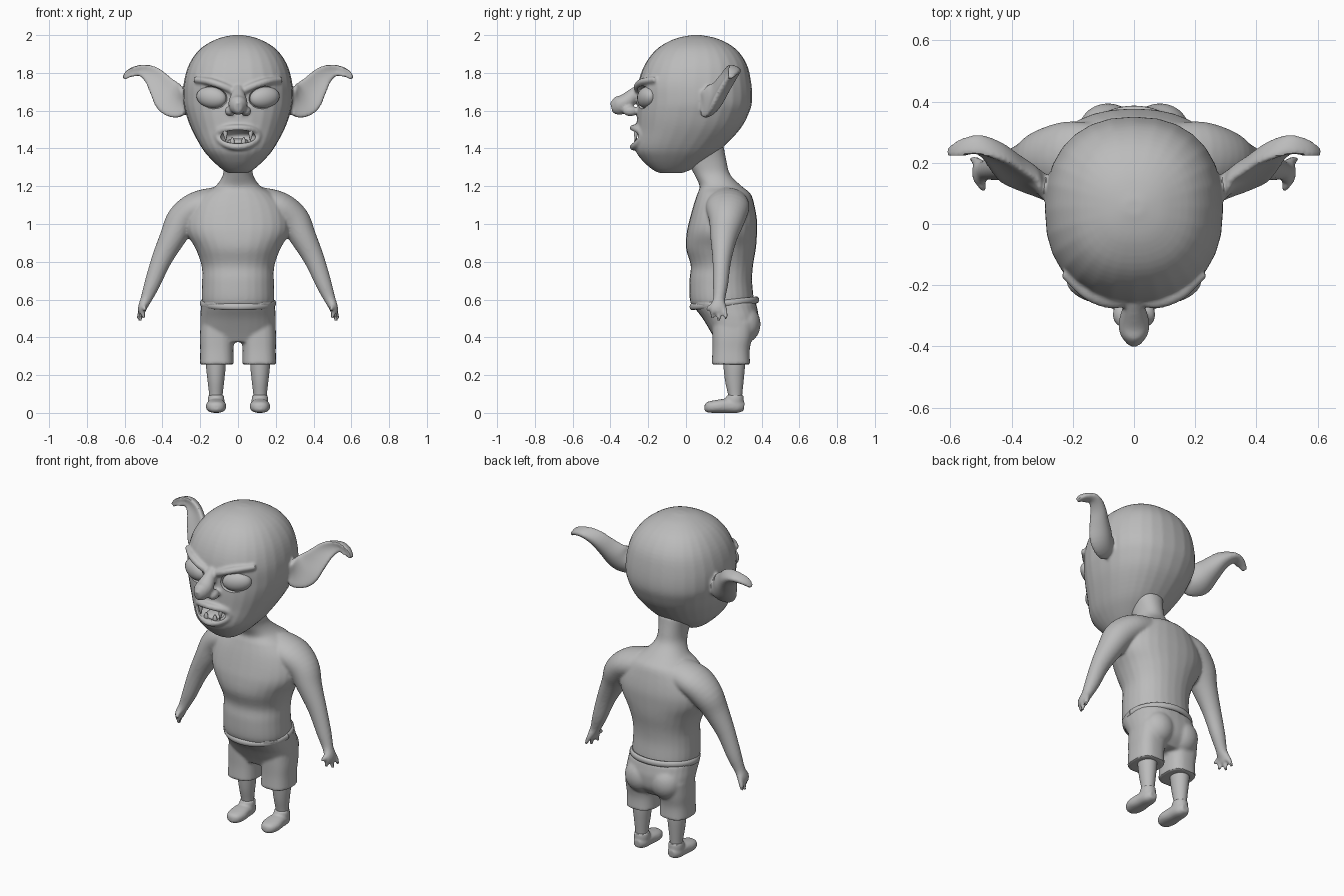
import bpy, bmesh, math
from mathutils import Vector, Matrix, Euler

if "Cube" in bpy.data.objects:
    bpy.data.objects.remove(bpy.data.objects["Cube"])

mat = bpy.data.materials.new("plain grey")
mat.diffuse_color = (0.5, 0.5, 0.5, 1)
mat.use_nodes = True
mat.node_tree.nodes["Principled BSDF"].inputs["Base Color"].default_value = mat.diffuse_color
X, Y, Z = Vector((1, 0, 0)), Vector((0, 1, 0)), Vector((0, 0, 1))


def finish(name, bm):
    bmesh.ops.recalc_face_normals(bm, faces=bm.faces[:])
    me = bpy.data.meshes.new(name)
    bm.to_mesh(me)
    bm.free()
    me.materials.append(mat)
    ob = bpy.data.objects.new(name, me)
    bpy.context.collection.objects.link(ob)
    smooth(ob)
    return ob


def select(obs):
    bpy.ops.object.select_all(action='DESELECT')
    for o in obs:
        o.select_set(True)
    bpy.context.view_layer.objects.active = obs[0]


def smooth(ob):
    select([ob])
    bpy.ops.object.shade_smooth_by_angle(angle=math.radians(40))


def spline(rows, steps):
    """Smooth curve through every row of numbers."""
    out = []
    for i in range(len(rows) - 1):
        p = [rows[max(i - 1, 0)], rows[i], rows[i + 1], rows[min(i + 2, len(rows) - 1)]]
        for k in range(steps):
            t = k / steps
            out.append([b + 0.5 * t * (c - a + t * (2*a - 5*b + 4*c - d + t * (3*(b - c) + d - a)))
                        for a, b, c, d in zip(*p)])
    return out + [list(rows[-1])]


def loft(name, rows, ref=None, power=2.0, cup=0.0, n=28, steps=4):
    """Rows are x, y, z, radius a, radius b. With no ref the rings lie flat."""
    rows = spline(rows, steps)
    bm = bmesh.new()
    rings = []
    for i, (x, y, z, a, b) in enumerate(rows):
        U, V = X, Y
        if ref is not None:
            T = (Vector(rows[min(i + 1, len(rows) - 1)][:3]) - Vector(rows[max(i - 1, 0)][:3])).normalized()
            U = (ref - T * ref.dot(T)).normalized()
            V = T.cross(U)
        ring = []
        for k in range(n):
            c, s = math.cos(math.tau * k / n), math.sin(math.tau * k / n)
            u = math.copysign(abs(c) ** (2 / power), c) - cup * s * s
            v = math.copysign(abs(s) ** (2 / power), s)
            ring.append(bm.verts.new(Vector((x, y, z)) + U * u * a + V * v * b))
        rings.append(ring)
    for r, q in zip(rings, rings[1:]):
        for k in range(n):
            bm.faces.new((r[k], r[(k + 1) % n], q[(k + 1) % n], q[k]))
    bm.faces.new(rings[0])
    bm.faces.new(rings[-1])
    return finish(name, bm)


def stack(name, rows, x=0, power=2.0):
    """Upright form from rows of z, front y, back y, half width."""
    return loft(name, [(x, (f + b) / 2, z, w, (b - f) / 2) for z, f, b, w in rows], power=power)


def ball(name, pos, size, rot=(0, 0, 0)):
    bm = bmesh.new()
    m = Matrix.Translation(pos) @ Euler(rot).to_matrix().to_4x4() @ Matrix.Diagonal((*size, 1))
    bmesh.ops.create_uvsphere(bm, u_segments=24, v_segments=14, radius=1, matrix=m)
    return finish(name, bm)


def fuse(name, parts, voxel, repeat, cutters=()):
    """Merge overlapping parts into one soft skin, then carve it."""
    select(parts)
    bpy.ops.object.join()
    ob = parts[0]
    ob.name = name
    m = ob.modifiers.new("skin", 'REMESH')
    m.mode, m.voxel_size = 'VOXEL', voxel
    m = ob.modifiers.new("soften", 'SMOOTH')
    m.factor, m.iterations = 0.5, repeat
    for c in cutters:
        m = ob.modifiers.new("carve", 'BOOLEAN')
        m.operation, m.object, m.solver = 'DIFFERENCE', c, 'EXACT'
    select([ob])
    for m in list(ob.modifiers):
        bpy.ops.object.modifier_apply(modifier=m.name)
    for c in cutters:
        bpy.data.objects.remove(c)
    smooth(ob)
    return ob


# Skull, nose and lips
head = [stack("skull", [
    (1.27, -.14, -.02, .05), (1.29, -.18, .03, .085), (1.34, -.235, .11, .14),
    (1.40, -.27, .19, .19), (1.50, -.262, .285, .245), (1.58, -.26, .33, .275),
    (1.65, -.255, .35, .29), (1.75, -.252, .345, .287), (1.85, -.215, .32, .257),
    (1.93, -.15, .26, .197), (1.98, -.06, .17, .11), (2.0, .03, .08, .03)], power=2.3)]
head.append(loft("nose", [(0, -.22, 1.74, .02, .02), (0, -.27, 1.69, .035, .035),
                          (0, -.32, 1.645, .05, .045), (0, -.36, 1.625, .045, .05),
                          (0, -.395, 1.615, .02, .028)], ref=X))
lip = []
for k in range(13):
    t = math.tau * k / 12
    lip.append((.108 * math.cos(t), -.278 + .05 * math.cos(t) ** 2,
                1.458 + .05 * math.sin(t) + .012 * math.cos(t) ** 2, .02, .019))
head.append(loft("lips", lip, ref=Y, n=12))
cutters = [ball("mouth_cutter", (0, -.27, 1.462), (.095, .1, .037))]

for s in (-1, 1):
    head.append(ball("nostril", (s * .042, -.295, 1.598), (.028, .04, .028)))
    # Slanted brow
    head.append(loft("brow", [(s * .025, -.25, 1.705, .02, .022), (s * .08, -.252, 1.73, .024, .02),
                              (s * .15, -.225, 1.753, .024, .02), (s * .23, -.16, 1.765, .015, .015)], ref=Y))
    # Curled ear, hollow towards the front
    head.append(loft("ear", [(s * .27, .11, 1.635, .035, .06), (s * .31, .135, 1.64, .036, .085),
                             (s * .355, .165, 1.665, .036, .09), (s * .40, .20, 1.72, .034, .07),
                             (s * .45, .24, 1.783, .032, .05), (s * .51, .262, 1.812, .03, .032),
                             (s * .57, .25, 1.80, .025, .024), (s * .607, .235, 1.772, .012, .012)],
                     ref=Y, cup=.9))
    tilt = (0, -s * .15, s * .35)
    cutters.append(ball("socket_cutter", (s * .14, -.235, 1.67), (.088, .045, .06), tilt))
    # Eye and fangs
    ball("eye", (s * .14, -.208, 1.67), (.084, .045, .056), tilt)
    loft("upper_fang", [(s * .068, -.258, 1.51, .014, .014), (s * .067, -.265, 1.475, .011, .011),
                        (s * .065, -.268, 1.44, .002, .002)], ref=X, n=10)
    loft("lower_tooth", [(s * .03, -.262, 1.415, .014, .012), (s * .03, -.265, 1.44, .012, .01),
                         (s * .03, -.265, 1.46, .003, .003)], ref=X, n=10)
fuse("head", head, .008, 4, cutters)
ball("tongue", (0, -.20, 1.432), (.06, .07, .022))

# Torso with neck, arms and hands
body = [stack("torso", [
    (.55, .04, .35, .18), (.60, .02, .358, .192), (.70, .018, .35, .19), (.78, .025, .355, .193),
    (.87, .0, .37, .225), (.95, .003, .376, .27), (1.02, .018, .376, .275), (1.10, .04, .362, .245),
    (1.16, .06, .342, .19), (1.20, .072, .295, .12), (1.26, .045, .235, .08), (1.33, .01, .215, .077),
    (1.41, .0, .2, .09)], power=2.2)]
for s in (-1, 1):
    body.append(loft("arm", [(s * .12, .22, 1.11, .11, .085), (s * .22, .22, 1.085, .115, .085),
                             (s * .295, .215, 1.02, .095, .085), (s * .345, .20, .93, .072, .07),
                             (s * .405, .19, .81, .05, .054), (s * .455, .183, .68, .04, .042),
                             (s * .487, .175, .60, .032, .03), (s * .505, .17, .56, .045, .024),
                             (s * .51, .172, .53, .04, .018)], ref=Y))
    # Thumb and fingers
    for y0, y1, x1, z1 in ((.145, .108, .49, .545), (.142, .14, .50, .497),
                           (.172, .175, .52, .485), (.20, .213, .53, .497)):
        body.append(loft("finger", [(s * .503, y0, .57, .013, .013),
                                    (s * (.505 + x1) / 2, (y0 + y1) / 2, (.57 + z1) / 2, .014, .014),
                                    (s * x1, y1, z1, .009, .009)], ref=X, n=10))
fuse("body", body, .008, 5)

# Shorts with seat and trouser legs
shorts = [stack("pelvis", [(.375, .16, .33, .15), (.43, .13, .375, .195), (.50, .088, .385, .2),
                           (.55, .05, .378, .197), (.585, .028, .37, .195)], power=2.5)]
for s in (-1, 1):
    shorts.append(ball("seat", (s * .085, .31, .47), (.095, .085, .1)))
    shorts.append(stack("short_leg", [(.255, .135, .34, .09), (.33, .14, .337, .088),
                                      (.40, .14, .35, .09), (.48, .14, .36, .085)], x=s * .112, power=2.6))
fuse("shorts", shorts, .009, 3)

# Waistband
band = []
for k in range(17):
    t = math.tau * k / 16
    band.append((.19 * math.cos(t), .203 + .172 * math.sin(t), .58 + .018 * math.sin(t), .018, .012))
loft("waistband", band, ref=Z, n=12)

# Lower legs and pointed shoes
for s in (-1, 1):
    stack("lower_leg", [(.05, .23, .295, .034), (.10, .222, .298, .036), (.17, .207, .305, .044),
                        (.25, .198, .312, .052), (.32, .195, .31, .05)], x=s * .117)
    fuse("shoe", [
        loft("shoe", [(s * .116, .098, .03, .015, .015), (s * .116, .115, .03, .04, .028),
                      (s * .116, .16, .034, .054, .034), (s * .116, .22, .038, .048, .038),
                      (s * .116, .275, .036, .042, .036), (s * .116, .308, .034, .022, .022)],
             ref=X, power=2.4),
        stack("shoe_collar", [(.03, .2, .305, .042), (.07, .208, .306, .044), (.095, .218, .303, .04)],
              x=s * .116)], .007, 2)
